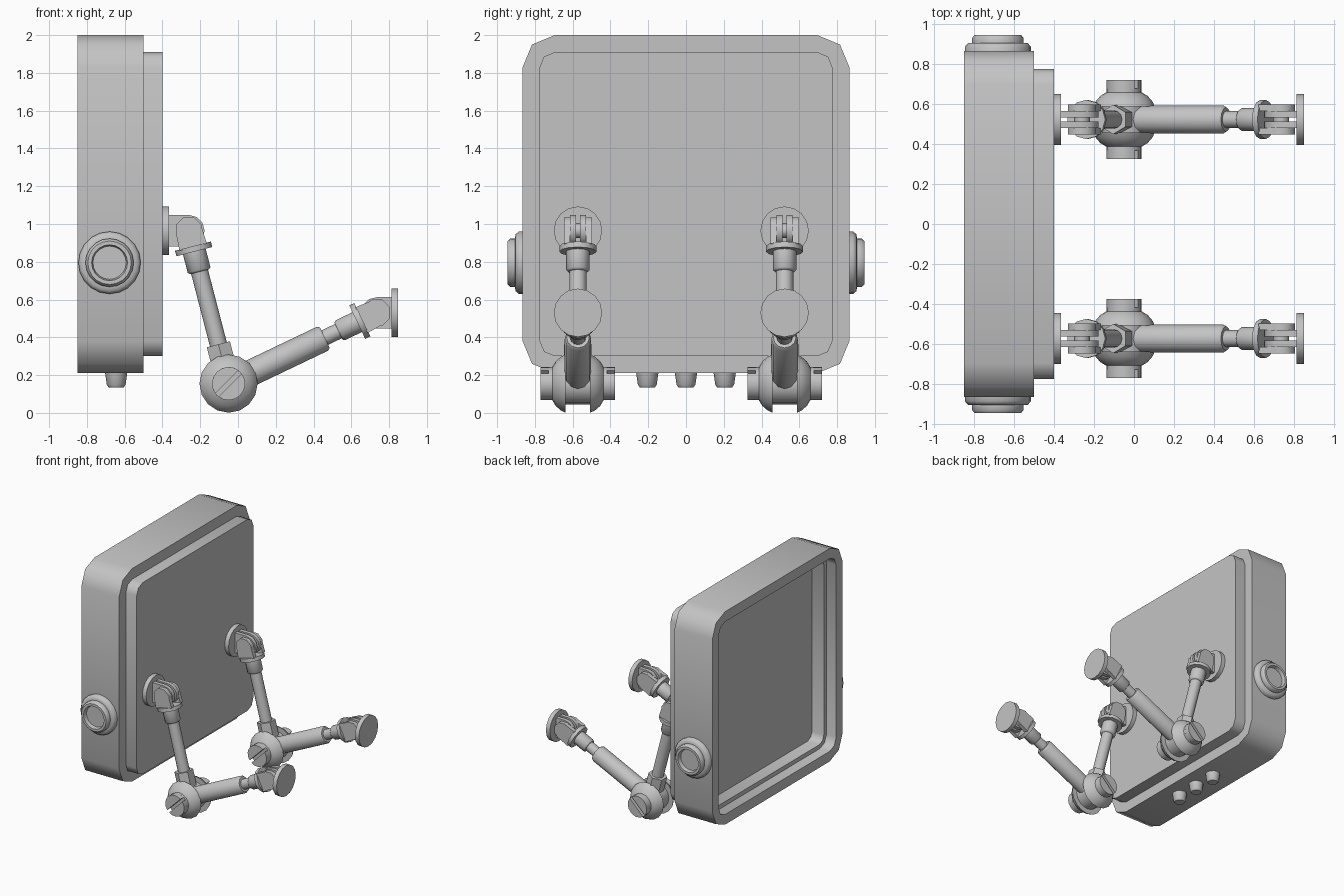
import bpy, bmesh, math
from mathutils import Vector

if "Cube" in bpy.data.objects:
    bpy.data.objects.remove(bpy.data.objects["Cube"])

grey = bpy.data.materials.new("grey_plastic")
grey.diffuse_color = (0.55, 0.55, 0.55, 1)
grey.use_nodes = True
grey.node_tree.nodes["Principled BSDF"].inputs["Base Color"].default_value = grey.diffuse_color


def finish(name, bm):
    bmesh.ops.recalc_face_normals(bm, faces=bm.faces)
    me = bpy.data.meshes.new(name)
    bm.to_mesh(me)
    bm.free()
    me.materials.append(grey)
    ob = bpy.data.objects.new(name, me)
    bpy.context.collection.objects.link(ob)
    return ob


def loft(bm, rings):
    """Skin equal-length point rings and cap both ends."""
    loops = [[bm.verts.new(p) for p in r] for r in rings]
    n = len(loops[0])
    for a, b in zip(loops, loops[1:]):
        for i in range(n):
            j = (i + 1) % n
            bm.faces.new((a[i], a[j], b[j], b[i]))
    bm.faces.new(loops[0])
    bm.faces.new(loops[-1])


def lathe(name, origin, axis, profile, n=16, turn=0.0):
    """Turned part; profile is (radius, distance along axis)."""
    axis = Vector(axis).normalized()
    side = Vector((0, 1, 0)) if abs(axis.y) < 0.9 else Vector((0, 0, 1))
    other = axis.cross(side)
    rings = []
    for r, h in profile:
        ring = []
        for i in range(n):
            a = 2 * math.pi * i / n + turn
            ring.append(Vector(origin) + axis * h + (side * math.cos(a) + other * math.sin(a)) * r)
        rings.append(ring)
    bm = bmesh.new()
    loft(bm, rings)
    return finish(name, bm)


def prism(name, pts, y0, y1):
    """Extrude an x-z outline along y."""
    bm = bmesh.new()
    loft(bm, [[(x, y, z) for x, z in pts] for y in (y0, y1)])
    return finish(name, bm)


def housing_ring(x, inset):
    """Rounded rectangle with two-segment corners."""
    hy, hz, r = 0.865 - inset, 0.895 - inset, max(0.17 - inset, 0.06)
    ring = []
    for k, (sy, sz) in enumerate(((1, 1), (-1, 1), (-1, -1), (1, -1))):
        for s in range(3):
            a = math.radians(90 * k + 45 * s)
            ring.append((x, sy * (hy - r) + r * math.cos(a), 1.105 + sz * (hz - r) + r * math.sin(a)))
    return ring


# Housing: recessed screen, rim, outer wall and stepped back plate
bm = bmesh.new()
loft(bm, [housing_ring(x, i) for x, i in (
    (-0.65, 0.12), (-0.76, 0.12), (-0.76, 0.085), (-0.85, 0.085),
    (-0.85, 0), (-0.50, 0), (-0.50, 0.09), (-0.40, 0.09))])
finish("housing", bm)

# Round side knobs with recessed centres
for s in (-1, 1):
    lathe("side_knob", (-0.68, 0, 0.795), (0, s, 0), [
        (0.165, 0.85), (0.165, 0.885), (0.15, 0.903), (0.128, 0.905), (0.128, 0.93),
        (0.115, 0.945), (0.095, 0.945), (0.088, 0.915)], 20)

# Small buttons underneath
for y in (-0.205, 0, 0.205):
    lathe("bottom_button", (-0.645, y, 0.22), (0, 0, -1),
          [(0.06, 0), (0.05, 0.07), (0.04, 0.085)], 12)


def mount(y, cx, cz, wall_x, arm_dir):
    """Hinged wall mount: disc, bracket plates, octagonal lugs and flange."""
    s = 1 if wall_x > cx else -1
    lathe("mount_disc", (wall_x, y, cz), (-s, 0, 0), [(0.128, 0), (0.128, 0.036)], 16)
    edge = wall_x - s * 0.03
    outline = [(edge, cz - 0.083), (edge, cz + 0.083)]
    for k in range(7):
        a = math.radians(90 - 30 * k)
        outline.append((cx - s * 0.083 * math.cos(a), cz + 0.083 * math.sin(a)))
    d = Vector(arm_dir).normalized()
    u = Vector((-d.z, 0, d.x))
    c = Vector((cx, 0, cz))
    for t in (-1, 1):
        prism("bracket_plate", outline, y + t * 0.01, y + t * 0.042)
        lathe("hinge_lug", (cx, y, cz), (0, t, 0), [(0.075, 0.042), (0.075, 0.075)], 8, math.pi / 8)
        neck = [c + u * 0.07, c - u * 0.07, c + d * 0.09 - u * 0.075, c + d * 0.09 + u * 0.075]
        prism("lug_neck", [(p.x, p.z) for p in neck], y + t * 0.042, y + t * 0.075)
    lathe("hinge_pin", (cx, y, cz), (0, 1, 0), [(0.04, -0.045), (0.04, 0.045)], 8)
    lathe("hinge_flange", c + Vector((0, y, 0)), d, [(0.098, 0.085), (0.098, 0.115)], 12)


BALL = (-0.05, 0.155)
UPPER = (-0.26, 0.965)
LOWER = (0.735, 0.53)

for y in (-0.572, 0.522):
    ball = Vector((BALL[0], y, BALL[1]))
    # Split ball joint with slotted caps
    lathe("ball_hub", ball, (0, 1, 0), [(0.11, -0.068), (0.11, 0.068)], 16)
    for s in (-1, 1):
        lathe("ball_half", ball, (0, s, 0), [
            (0.154, 0.065), (0.142, 0.09), (0.118, 0.118), (0.088, 0.136), (0.088, 0.155)], 16)
        for t in (0, math.pi):
            seg = []
            for k in range(9):
                a = math.radians(8 + 164 * k / 8)
                b = a + math.pi / 4 + t
                seg.append((BALL[0] + 0.088 * math.cos(b), BALL[1] + 0.088 * math.sin(b)))
            prism("cap_half", seg, y + s * 0.15, y + s * 0.197)

    # Upper arm up to the housing mount
    top = Vector((UPPER[0], y, UPPER[1]))
    d = top - ball
    n = d.length
    lathe("upper_arm_collar", ball, d, [(0.073, 0.08), (0.073, 0.215)], 6)
    lathe("upper_arm_rod", ball, d, [(0.046, 0.2), (0.046, n - 0.2)], 12)
    lathe("upper_arm_sleeve", ball, d, [(0.052, n - 0.225), (0.062, n - 0.215), (0.062, n - 0.11)], 12)
    mount(y, UPPER[0], UPPER[1], -0.40, -d)

    # Lower arm out to the free mount
    end = Vector((LOWER[0], y, LOWER[1]))
    d = end - ball
    n = d.length
    lathe("lower_arm_tube", ball, d, [(0.07, 0.08), (0.07, 0.55), (0.06, 0.565)], 12)
    lathe("lower_arm_rod", ball, d, [(0.042, 0.55), (0.042, n - 0.19)], 12)
    lathe("lower_arm_sleeve", ball, d, [(0.05, n - 0.225), (0.058, n - 0.215), (0.058, n - 0.11)], 12)
    mount(y, LOWER[0], LOWER[1], 0.848, -d)

# Smooth shading with sharp edges kept
bpy.ops.object.select_all(action='SELECT')
bpy.context.view_layer.objects.active = bpy.context.selected_objects[0]
bpy.ops.object.shade_smooth_by_angle(angle=math.radians(46))
